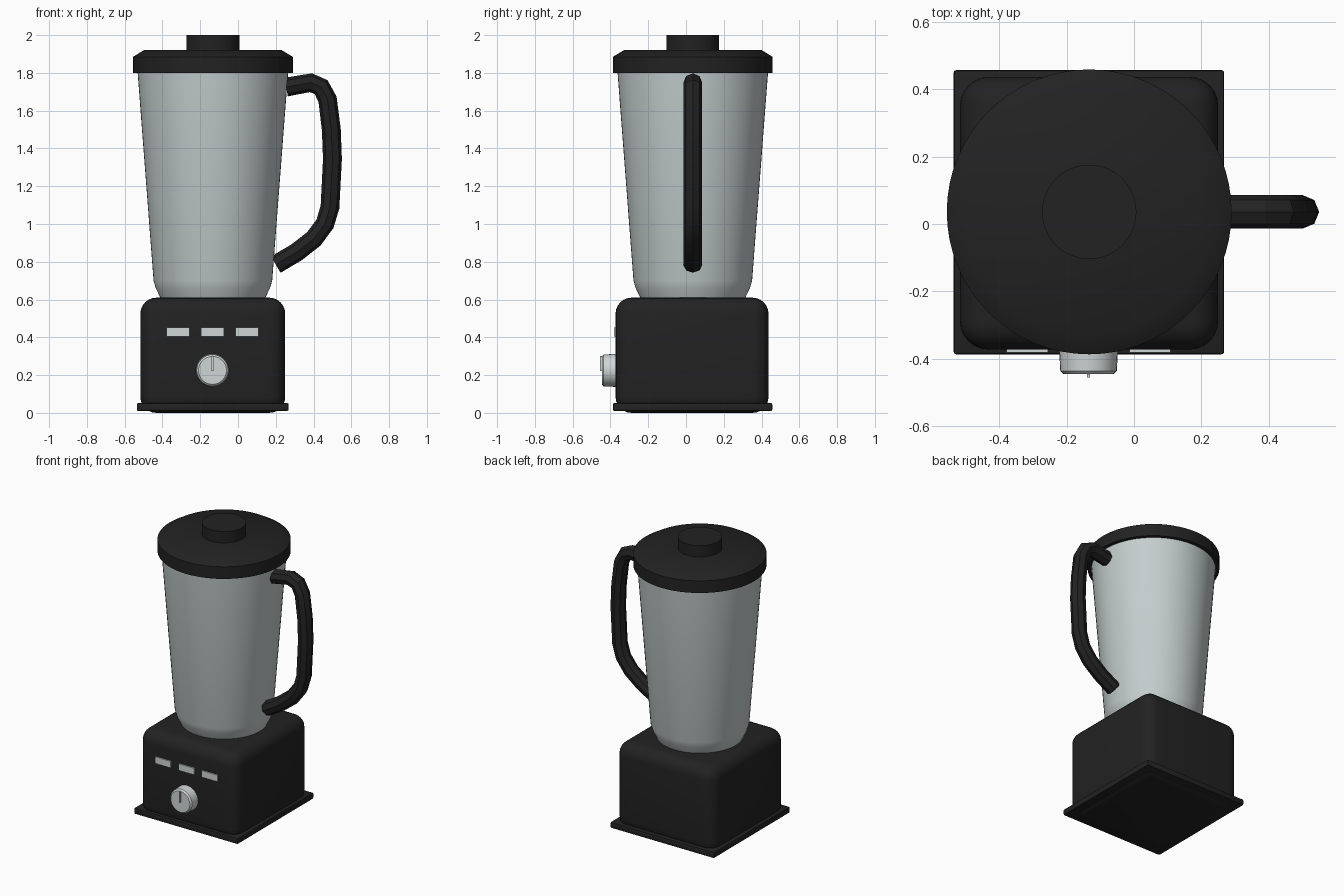
import bpy, bmesh, math
from mathutils import Matrix

if "Cube" in bpy.data.objects:
    bpy.data.objects.remove(bpy.data.objects["Cube"])

CX, CY = -0.133, 0.036   # axis of the jar and base


def material(name, rgb):
    m = bpy.data.materials.new(name)
    m.diffuse_color = (*rgb, 1)
    m.use_nodes = True
    m.node_tree.nodes["Principled BSDF"].inputs["Base Color"].default_value = m.diffuse_color
    return m


BLACK = material("black plastic", (0.016, 0.016, 0.016))
GLASS = material("pale grey glass", (0.55, 0.61, 0.61))
SILVER = material("light silver", (0.62, 0.66, 0.66))


def finish(name, bm, mat, angle=35):
    bmesh.ops.recalc_face_normals(bm, faces=bm.faces)
    me = bpy.data.meshes.new(name)
    bm.to_mesh(me)
    bm.free()
    ob = bpy.data.objects.new(name, me)
    bpy.context.collection.objects.link(ob)
    me.materials.append(mat)
    bpy.ops.object.select_all(action='DESELECT')
    ob.select_set(True)
    bpy.context.view_layer.objects.active = ob
    bpy.ops.object.shade_smooth_by_angle(angle=math.radians(angle))
    return ob


def box(name, lo, hi, mat, bevel=0.0, segments=1):
    bm = bmesh.new()
    size = [b - a for a, b in zip(lo, hi)]
    mid = [(a + b) / 2 for a, b in zip(lo, hi)]
    bmesh.ops.create_cube(bm, size=1, matrix=Matrix.Translation(mid) @ Matrix.Diagonal((*size, 1)))
    if bevel:
        bmesh.ops.bevel(bm, geom=bm.edges[:], offset=bevel, segments=segments,
                        profile=0.5, affect='EDGES')
    return finish(name, bm, mat)


def lathe(name, profile, mat, matrix, sides=64):
    """Closed solid of revolution from (radius, height) points."""
    bm = bmesh.new()
    rings = [[bm.verts.new((r * math.cos(2 * math.pi * i / sides),
                            r * math.sin(2 * math.pi * i / sides), h))
              for i in range(sides)] for r, h in profile]
    for a, b in zip(rings, rings[1:]):
        for i in range(sides):
            j = (i + 1) % sides
            bm.faces.new((a[i], a[j], b[j], b[i]))
    bm.faces.new(rings[0])
    bm.faces.new(rings[-1])
    bm.transform(matrix)
    return finish(name, bm, mat)


upright = Matrix.Translation((CX, CY, 0))

# Motor base and foot plate
box("motor_base", (-0.517, -0.373, 0.0), (0.250, 0.437, 0.61), BLACK, 0.085, 6)
box("foot_plate", (-0.536, -0.387, 0.01), (0.268, 0.457, 0.052), BLACK, 0.008, 2)

# Jar, lid and lid cap
lathe("jar", [(0.26, 0.57), (0.278, 0.61), (0.302, 0.66), (0.314, 0.70), (0.399, 1.81)],
      GLASS, upright)
lathe("lid", [(0.423, 1.80), (0.423, 1.885), (0.365, 1.92)], BLACK, upright)
lathe("lid_cap", [(0.14, 1.91), (0.14, 2.0)], BLACK, upright)

# Handle: eight-sided tube along a bent path
path = [(0.255, 1.725), (0.386, 1.748), (0.44, 1.725), (0.474, 1.66), (0.494, 1.50),
        (0.50, 1.345), (0.487, 1.09), (0.46, 1.0), (0.40, 0.92), (0.31, 0.85), (0.2, 0.785)]
cu = bpy.data.curves.new("handle_path", 'CURVE')
cu.dimensions = '3D'
cu.bevel_depth = 0.05
cu.bevel_resolution = 2
cu.use_fill_caps = True
sp = cu.splines.new('POLY')
sp.points.add(len(path) - 1)
for p, (x, z) in zip(sp.points, path):
    p.co = (x, CY, z, 1)
tmp = bpy.data.objects.new("handle_path", cu)
bpy.context.collection.objects.link(tmp)
bpy.context.view_layer.update()
bm = bmesh.new()
bm.from_mesh(tmp.to_mesh())
tmp.to_mesh_clear()
bpy.data.objects.remove(tmp)
bmesh.ops.remove_doubles(bm, verts=bm.verts, dist=0.0005)
finish("handle", bm, BLACK, 30)

# Three push buttons on the front
for i, x in enumerate((-0.317, -0.134, 0.047)):
    box(f"button_{i + 1}", (x - 0.061, -0.382, 0.405), (x + 0.061, -0.36, 0.451), SILVER)

# Speed dial with pointer
forward = Matrix.Translation((-0.135, -0.36, 0.225)) @ Matrix.Rotation(math.radians(90), 4, 'X')
lathe("speed_dial", [(0.088, 0), (0.084, 0.076), (0.074, 0.086)], SILVER, forward, 32)
box("dial_pointer", (-0.139, -0.456, 0.222), (-0.131, -0.44, 0.30), SILVER)
